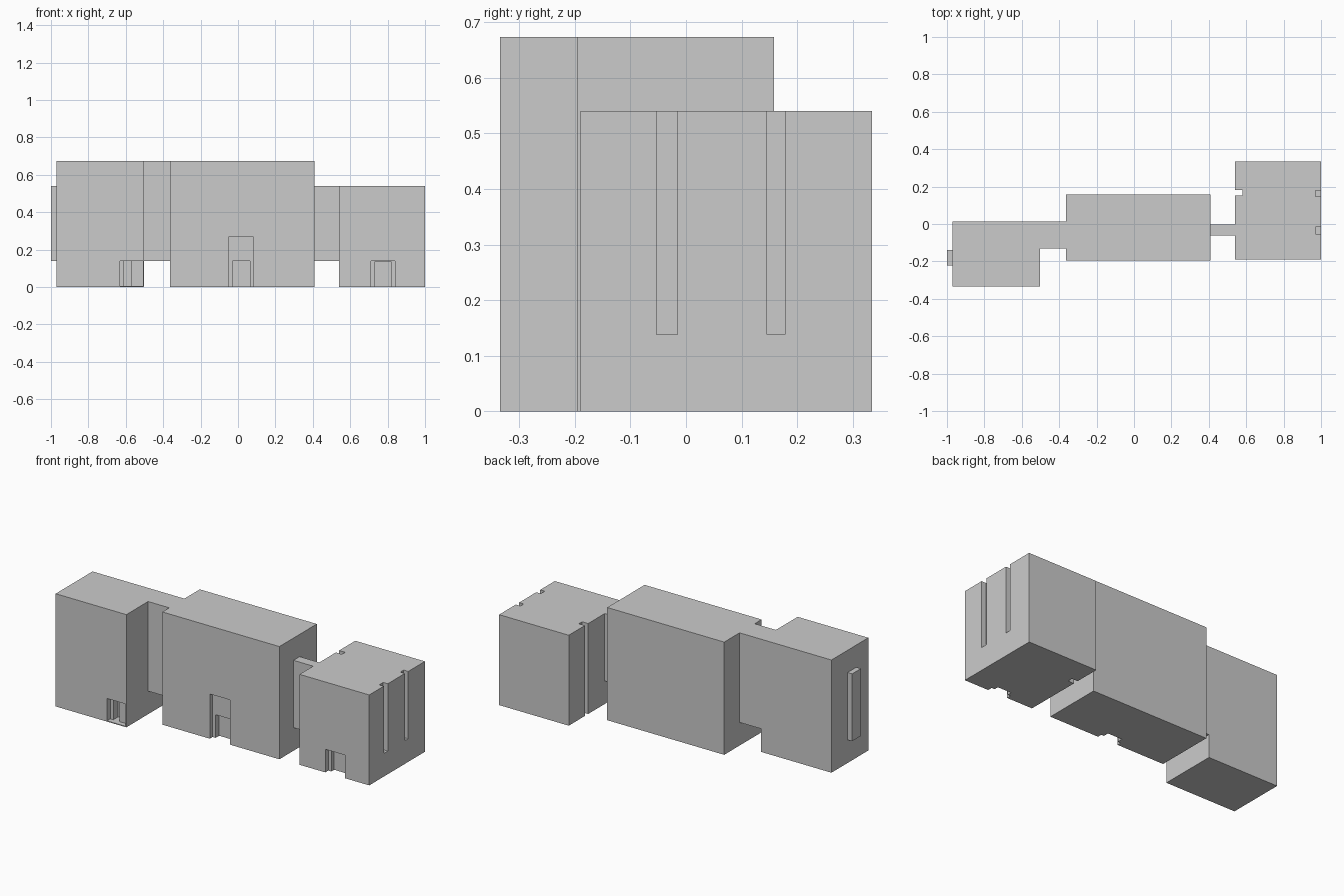
import bpy
import bmesh
from mathutils import Vector

if "Cube" in bpy.data.objects:
    bpy.data.objects.remove(bpy.data.objects["Cube"])


def box(name, x0, x1, y0, y1, z0, z1):
    """Axis-aligned box given by its extents."""
    bm = bmesh.new()
    bmesh.ops.create_cube(bm, size=1)
    size = Vector((x1 - x0, y1 - y0, z1 - z0))
    mid = Vector((x0 + x1, y0 + y1, z0 + z1)) / 2
    for v in bm.verts:
        v.co = Vector(a * b for a, b in zip(v.co, size)) + mid
    mesh = bpy.data.meshes.new(name)
    bm.to_mesh(mesh)
    bm.free()
    obj = bpy.data.objects.new(name, mesh)
    bpy.context.collection.objects.link(obj)
    return obj


def carve(obj, *cuts):
    """Cut boxes out of an object, then discard the cutters."""
    for cut in cuts:
        cutter = box("cutter", *cut)
        cutter.hide_render = True
        mod = obj.modifiers.new("cut", 'BOOLEAN')
        mod.operation = 'DIFFERENCE'
        mod.solver = 'EXACT'
        mod.object = cutter
        bpy.context.view_layer.objects.active = obj
        bpy.ops.object.modifier_apply(modifier=mod.name)
        bpy.data.objects.remove(cutter)


ROOF, LOW, SILL = 0.673, 0.54, 0.138

# Left building with a raised-floor doorway
left = box("left_building", -0.97, -0.503, -0.335, 0.013, 0, ROOF)
carve(left,
      (-0.63, -0.508, -0.40, -0.305, 0.005, SILL),
      (-0.61, -0.57, -0.40, -0.26, 0.005, SILL))

# Shaft on the left end wall
box("end_shaft", -1.0, -0.97, -0.222, -0.14, SILL, LOW)

# Raised passage between left and middle buildings
box("left_passage", -0.503, -0.363, -0.13, 0.013, SILL, ROOF)

# Middle building with a tall stepped entrance
middle = box("middle_building", -0.363, 0.41, -0.195, 0.158, 0, ROOF)
carve(middle,
      (-0.05, 0.083, -0.30, -0.168, -0.1, 0.267),
      (-0.03, 0.065, -0.30, -0.135, -0.1, SILL))

# Narrow raised passage to the right building
box("right_passage", 0.41, 0.54, -0.062, -0.004, SILL, LOW)

# Right building: doorway, full-height side slot and two window grooves
right = box("right_building", 0.54, 1.0, -0.19, 0.335, 0, LOW)
carve(right,
      (0.71, 0.84, -0.30, -0.162, -0.1, SILL),
      (0.73, 0.82, -0.30, -0.135, -0.1, SILL - 0.003),
      (0.44, 0.58, 0.152, 0.183, -0.1, 0.7),
      (0.97, 1.1, -0.053, -0.015, SILL, 0.7),
      (0.97, 1.1, 0.146, 0.178, SILL, 0.7))
